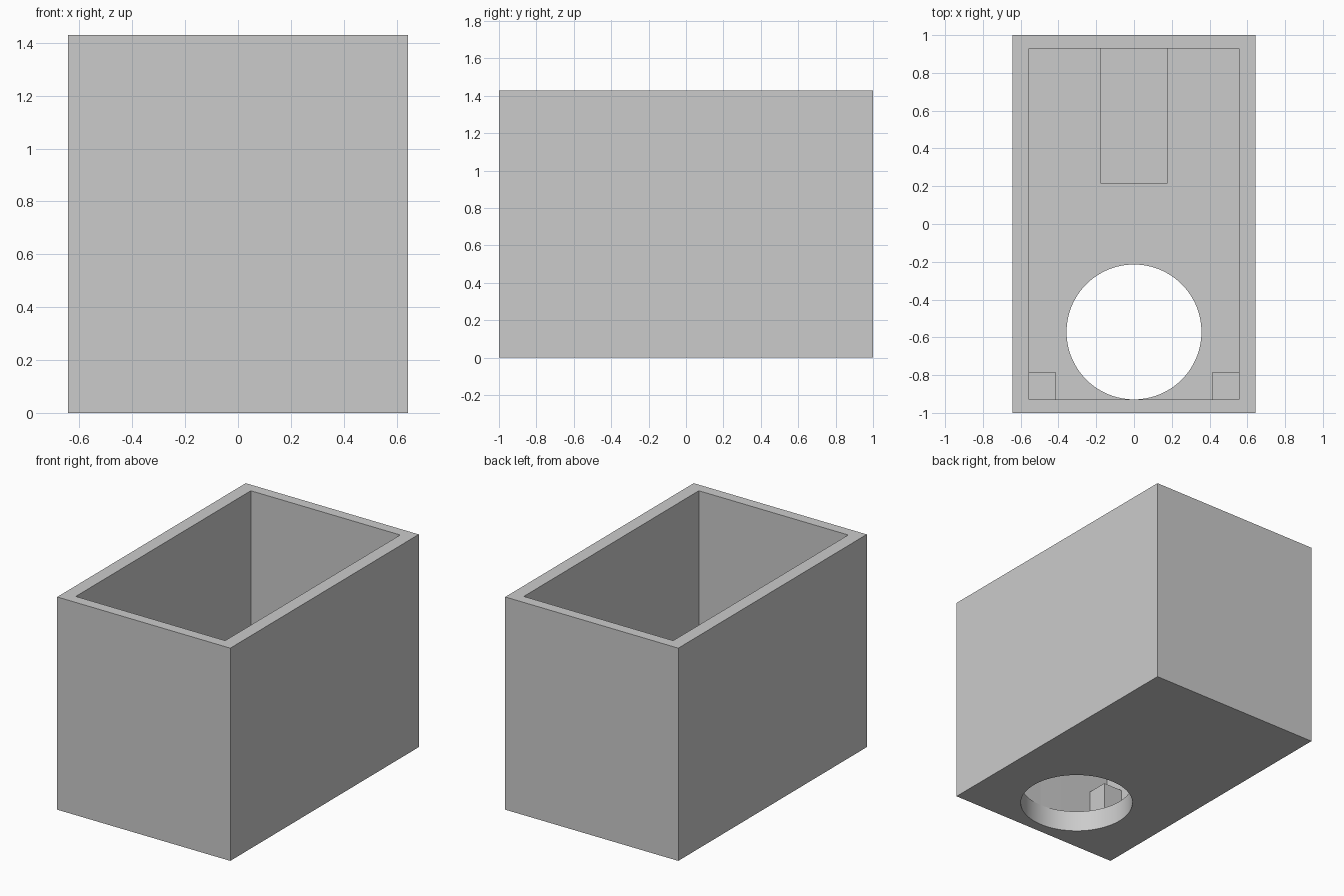
import bpy

# Remove the default cube
old = bpy.data.objects.get("Cube")
if old:
    bpy.data.objects.remove(old, do_unlink=True)

U = 1 / 14                      # design unit
LENGTH, WIDTH, HEIGHT = 2.0, 18 * U, 20 * U
FLOOR = 2 * U
IN_X, IN_Y = 0.555, 13 * U      # inner half sizes
BLOCK_TOP = 0.393

grey = bpy.data.materials.new("light grey")
grey.use_nodes = True
grey.diffuse_color = (0.6, 0.6, 0.6, 1)
grey.node_tree.nodes["Principled BSDF"].inputs["Base Color"].default_value = (0.6, 0.6, 0.6, 1)


def box(name, low, high):
    """Box between two opposite corners."""
    centre = [(a + b) / 2 for a, b in zip(low, high)]
    bpy.ops.mesh.primitive_cube_add(size=1, location=centre)
    obj = bpy.context.object
    obj.name = name
    obj.scale = [b - a for a, b in zip(low, high)]
    bpy.ops.object.transform_apply(location=False, rotation=False, scale=True)
    obj.data.materials.append(grey)
    return obj


def cut(target, cutter):
    """Subtract a cutter and remove it."""
    mod = target.modifiers.new("cut", "BOOLEAN")
    mod.operation = "DIFFERENCE"
    mod.solver = "EXACT"
    mod.object = cutter
    bpy.context.view_layer.objects.active = target
    bpy.ops.object.modifier_apply(modifier=mod.name)
    bpy.data.objects.remove(cutter, do_unlink=True)


# Open-topped housing with a round hole through its floor
housing = box("housing", (-WIDTH / 2, -LENGTH / 2, 0), (WIDTH / 2, LENGTH / 2, HEIGHT))
cut(housing, box("cavity", (-IN_X, -IN_Y, FLOOR), (IN_X, IN_Y, HEIGHT + 1)))
bpy.ops.mesh.primitive_cylinder_add(vertices=96, radius=5 * U, depth=1, location=(0, -8 * U, 0))
hole = bpy.context.object
hole.data.materials.append(grey)
cut(housing, hole)
bpy.ops.object.select_all(action="DESELECT")
housing.select_set(True)
bpy.context.view_layer.objects.active = housing
bpy.ops.object.shade_smooth_by_angle(angle=0.5)

# Support block against the back wall
box("back_block", (-2.5 * U, 3 * U, FLOOR), (2.5 * U, IN_Y, BLOCK_TOP))

# Small blocks in the two front corners
for side, s in (("left", 1), ("right", -1)):
    xs = sorted((s * (IN_X - 2 * U), s * IN_X))
    box(side + "_corner_block", (xs[0], -IN_Y, FLOOR), (xs[1], -11 * U, BLOCK_TOP))
